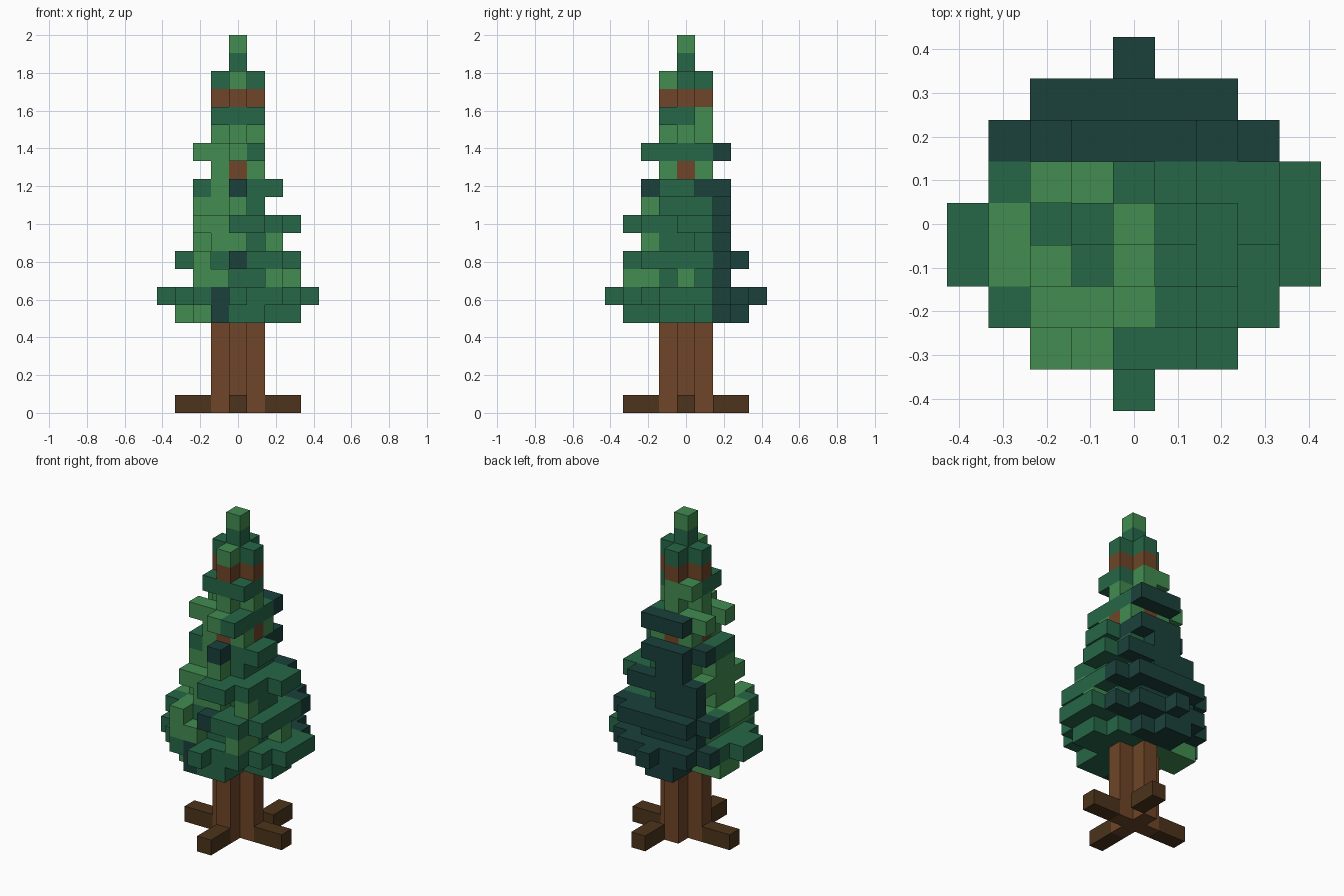
import bpy
import bmesh
from mathutils import Vector

cube = bpy.data.objects.get("Cube")
if cube:
    bpy.data.objects.remove(cube, do_unlink=True)

U = 2 / 21  # edge length of one block

# Materials
COLOURS = {
    "light_green": (0.054, 0.262, 0.082),
    "mid_green": (0.019, 0.134, 0.064),
    "dark_green": (0.011, 0.053, 0.044),
    "bark_brown": (0.158, 0.060, 0.021),
    "root_brown": (0.072, 0.034, 0.011),
}
NAMES = list(COLOURS)
LIGHT, MID, DARK, BARK, ROOT = range(5)
MATS = []
for name, rgb in COLOURS.items():
    m = bpy.data.materials.new(name)
    m.use_nodes = True
    m.diffuse_color = (*rgb, 1)
    bsdf = m.node_tree.nodes["Principled BSDF"]
    bsdf.inputs["Base Color"].default_value = (*rgb, 1)
    bsdf.inputs["Roughness"].default_value = 0.9
    MATS.append(m)

cells = {}  # block position -> (part, colour)


def part_for(z):
    return "lower_foliage" if z < 10 else "middle_foliage" if z < 15 else "crown_foliage"


def slab(z, colour, x0, x1, y0, y1):
    """Fill a one-block-high rectangle of blocks."""
    for x in range(x0, x1 + 1):
        for y in range(y0, y1 + 1):
            cells[x, y, z] = (part_for(z), colour)


def block(z, colour, x, y):
    slab(z, colour, x, x, y, y)


def disc(z, r2, left=LIGHT):
    """Round tier: dark at the back, its own colour on the -x side."""
    for x in range(-4, 5):
        for y in range(-4, 5):
            if x * x + y * y <= r2:
                block(z, DARK if y >= 2 else left if x < 0 else MID, x, y)


# Lower foliage: wide round tiers with smaller ragged tiers between
disc(5, 5)
slab(5, LIGHT, -3, -3, 0, 1)
block(5, LIGHT, -2, -2)
slab(5, MID, 3, 3, -1, 0)
slab(5, MID, 0, 1, -3, -3)
block(5, DARK, -1, -3)
slab(5, DARK, -1, 0, 3, 3)

disc(6, 13, left=MID)
block(6, DARK, -1, -3)
slab(6, MID, 4, 4, -1, 1)
slab(6, MID, -4, -4, -1, 0)
block(6, MID, 0, -4)
block(6, DARK, 0, 4)

disc(7, 5)
block(7, DARK, -2, 2)
slab(7, LIGHT, -2, -1, -3, -2)
slab(7, LIGHT, 2, 2, -3, -2)
block(7, LIGHT, 3, 0)

disc(8, 13)
block(8, MID, -3, -2)
block(8, MID, -3, 1)
block(8, MID, -1, -2)
block(8, DARK, 0, -3)
del cells[-1, -3, 8]

disc(9, 2)
slab(9, LIGHT, -2, -2, -1, 0)
slab(9, LIGHT, -1, 0, -2, -2)
slab(9, MID, 2, 2, -1, 0)
block(9, LIGHT, 2, -2)
slab(9, DARK, -2, 0, 2, 2)

# Middle foliage: narrower tiers and single branches
disc(10, 8)
slab(10, MID, 0, 1, -3, -3)
slab(10, MID, 3, 3, 0, 1)

disc(11, 2)
slab(11, LIGHT, -2, -2, -1, 0)
block(11, LIGHT, 0, -2)
slab(11, DARK, -1, 0, 2, 2)

slab(12, MID, -2, 2, -1, 0)
slab(12, LIGHT, -1, -1, -1, 1)
slab(12, MID, 0, 0, 1, 1)
block(12, DARK, 1, 1)
block(12, DARK, -2, 1)
block(12, DARK, 0, -2)
slab(12, DARK, -1, 1, 2, 2)

for cx in (-1, 1):
    for cy in (-1, 1):
        block(13, LIGHT, cx, cy)

slab(14, LIGHT, -2, 0, -1, -1)
slab(14, LIGHT, -1, -1, 0, 0)
slab(14, LIGHT, -2, -1, 1, 1)
block(14, LIGHT, 0, -2)
slab(14, MID, 0, 0, 0, 1)
slab(14, MID, 1, 1, -2, 1)
slab(14, DARK, -1, 1, 2, 2)

# Crown foliage
slab(15, LIGHT, -1, 1, 0, 0)
slab(15, LIGHT, 0, 0, -1, 1)
slab(16, MID, -1, 1, -1, 0)
slab(16, LIGHT, -1, 0, 1, 1)
slab(18, MID, -1, 1, 0, 0)
block(18, LIGHT, 0, -1)
block(18, MID, 0, 1)
block(19, MID, 0, 0)
block(20, LIGHT, 0, 0)

# Cross-shaped trunk, showing wherever no foliage covers it
for z in range(18):
    for x, y in ((0, 0), (1, 0), (-1, 0), (0, 1), (0, -1)):
        cells.setdefault((x, y, z), ("trunk", BARK))

# Four roots, the back one set off to the side
for d in (2, 3):
    for x, y in ((d, 0), (-d, 0), (1, d), (0, -d)):
        cells[x, y, 0] = ("roots", ROOT)


def build(part):
    """Make the outer block faces of one part, merging flat areas."""
    bm = bmesh.new()
    for pos, (owner, colour) in cells.items():
        if owner != part:
            continue
        centre = Vector((pos[0], pos[1], pos[2] + 0.5))
        for axis in range(3):
            for sign in (-1, 1):
                n = Vector((0, 0, 0))
                n[axis] = sign
                if tuple(int(p + q) for p, q in zip(pos, n)) in cells:
                    continue
                a = Vector((0, 0, 0))
                a[(axis + 1) % 3] = 0.5
                b = n.cross(a)
                mid = centre + n * 0.5
                f = bm.faces.new([bm.verts.new((mid + c) * U)
                                  for c in (a + b, b - a, -a - b, a - b)])
                f.material_index = colour
    bmesh.ops.remove_doubles(bm, verts=bm.verts, dist=U * 0.01)
    bmesh.ops.dissolve_limit(bm, angle_limit=0.01, verts=bm.verts,
                             edges=bm.edges, delimit={"MATERIAL"})
    mesh = bpy.data.meshes.new(part)
    bm.to_mesh(mesh)
    bm.free()
    for m in MATS:
        mesh.materials.append(m)
    bpy.context.collection.objects.link(bpy.data.objects.new(part, mesh))


for part in ("roots", "trunk", "lower_foliage", "middle_foliage", "crown_foliage"):
    build(part)
